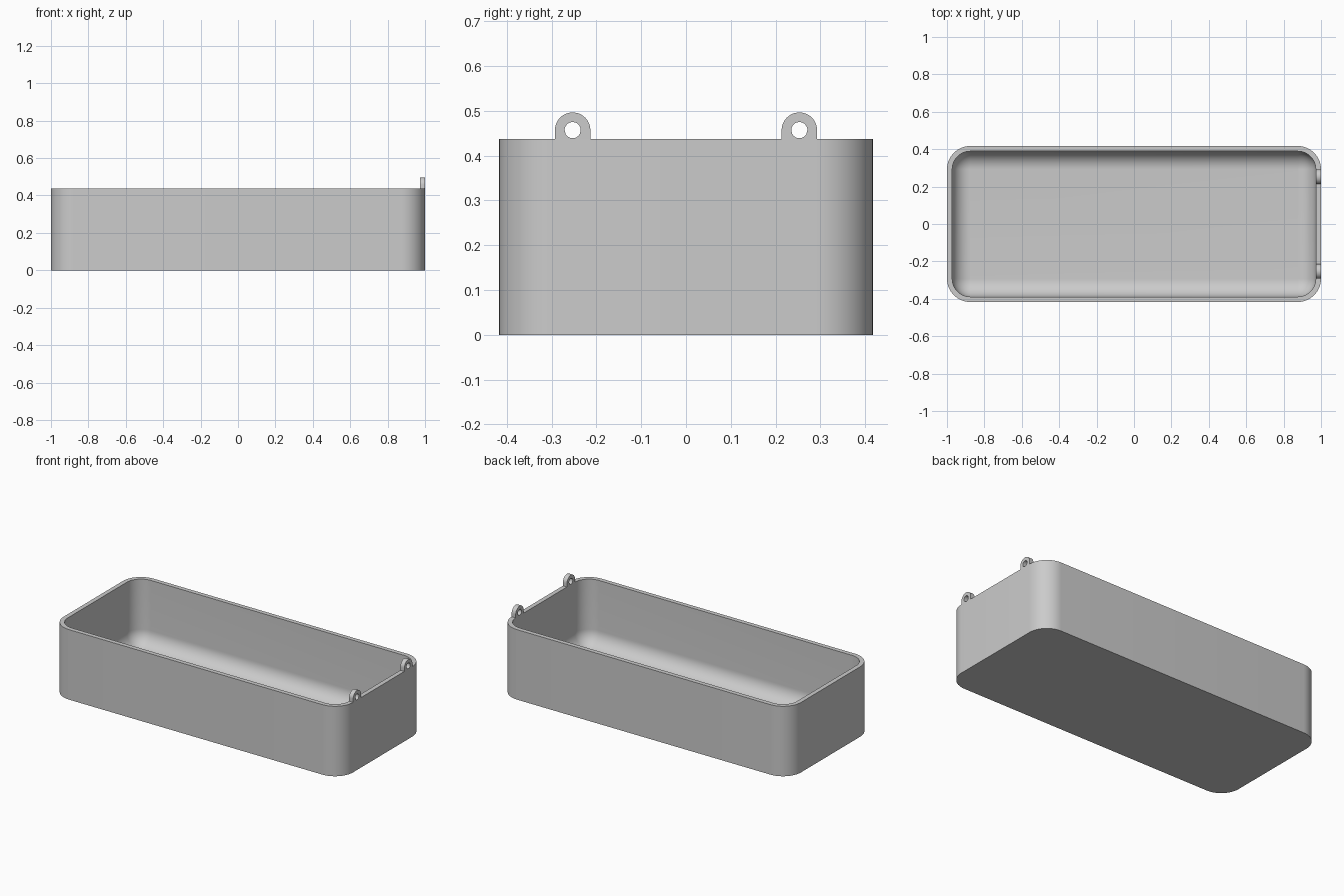
import bpy, bmesh, math
from math import sin, cos, pi

if "Cube" in bpy.data.objects:
    bpy.data.objects.remove(bpy.data.objects["Cube"])

HALF_X, HALF_Y, HEIGHT = 1.0, 0.417, 0.437
CORNER, WALL, FLOOR, FILLET = 0.125, 0.028, 0.028, 0.096
SEG = 14

grey = bpy.data.materials.new("plain grey")
grey.use_nodes = True
colour = (0.6, 0.6, 0.6, 1)
grey.diffuse_color = colour
grey.node_tree.nodes["Principled BSDF"].inputs["Base Color"].default_value = colour


def finish(bm, name):
    bmesh.ops.recalc_face_normals(bm, faces=bm.faces)
    mesh = bpy.data.meshes.new(name)
    bm.to_mesh(mesh)
    bm.free()
    mesh.materials.append(grey)
    obj = bpy.data.objects.new(name, mesh)
    bpy.context.collection.objects.link(obj)
    bpy.ops.object.select_all(action='DESELECT')
    obj.select_set(True)
    bpy.context.view_layer.objects.active = obj
    bpy.ops.object.shade_smooth_by_angle(angle=math.radians(30))
    return obj


def bridge(bm, a, b):
    n = len(a)
    for i in range(n):
        j = (i + 1) % n
        bm.faces.new((a[i], a[j], b[j], b[i]))


def rounded_ring(bm, inset, z):
    """Rounded rectangle, shrunk evenly by inset."""
    radius = CORNER - inset
    ring = []
    for quarter, (sx, sy) in enumerate([(1, 1), (-1, 1), (-1, -1), (1, -1)]):
        for i in range(SEG + 1):
            a = (quarter + i / SEG) * pi / 2
            ring.append(bm.verts.new((sx * (HALF_X - CORNER) + radius * cos(a),
                                      sy * (HALF_Y - CORNER) + radius * sin(a), z)))
    return ring


# Open tray: outer wall, rim, inner wall, filleted floor
bm = bmesh.new()
profile = [(0, 0), (0, HEIGHT), (WALL, HEIGHT)]
for i in range(SEG + 1):
    a = i / SEG * pi / 2
    profile.append((WALL + FILLET * (1 - cos(a)), FLOOR + FILLET * (1 - sin(a))))
rings = [rounded_ring(bm, inset, z) for inset, z in profile]
for lower, upper in zip(rings, rings[1:]):
    bridge(bm, lower, upper)
bm.faces.new(rings[0])
bm.faces.new(rings[-1])
finish(bm, "tray")


# Hinge ears: round-topped plates with a through hole
def hinge_ear(name, y):
    radius, hole, centre_z, drop = 0.0395, 0.018, 0.457, 0.022
    corner = math.atan2(drop, radius)
    angles = [pi * i / 24 for i in range(25)]
    angles += [pi + corner + (pi - 2 * corner) * i / 12 for i in range(13)]
    bm = bmesh.new()
    loops = []
    for x in (HALF_X - WALL, HALF_X):
        outer, inner = [], []
        for a in angles:
            reach = radius
            if a > pi:
                reach = min(radius / max(abs(cos(a)), 0.001), drop / abs(sin(a)))
            for loop, r in ((outer, reach), (inner, hole)):
                loop.append(bm.verts.new((x, y + r * cos(a), centre_z + r * sin(a))))
        loops.append((outer, inner))
    (outer_a, inner_a), (outer_b, inner_b) = loops
    bridge(bm, outer_a, outer_b)
    bridge(bm, outer_b, inner_b)
    bridge(bm, inner_b, inner_a)
    bridge(bm, inner_a, outer_a)
    finish(bm, name)


for name, y in (("hinge_ear_front", -0.253), ("hinge_ear_back", 0.253)):
    hinge_ear(name, y)
